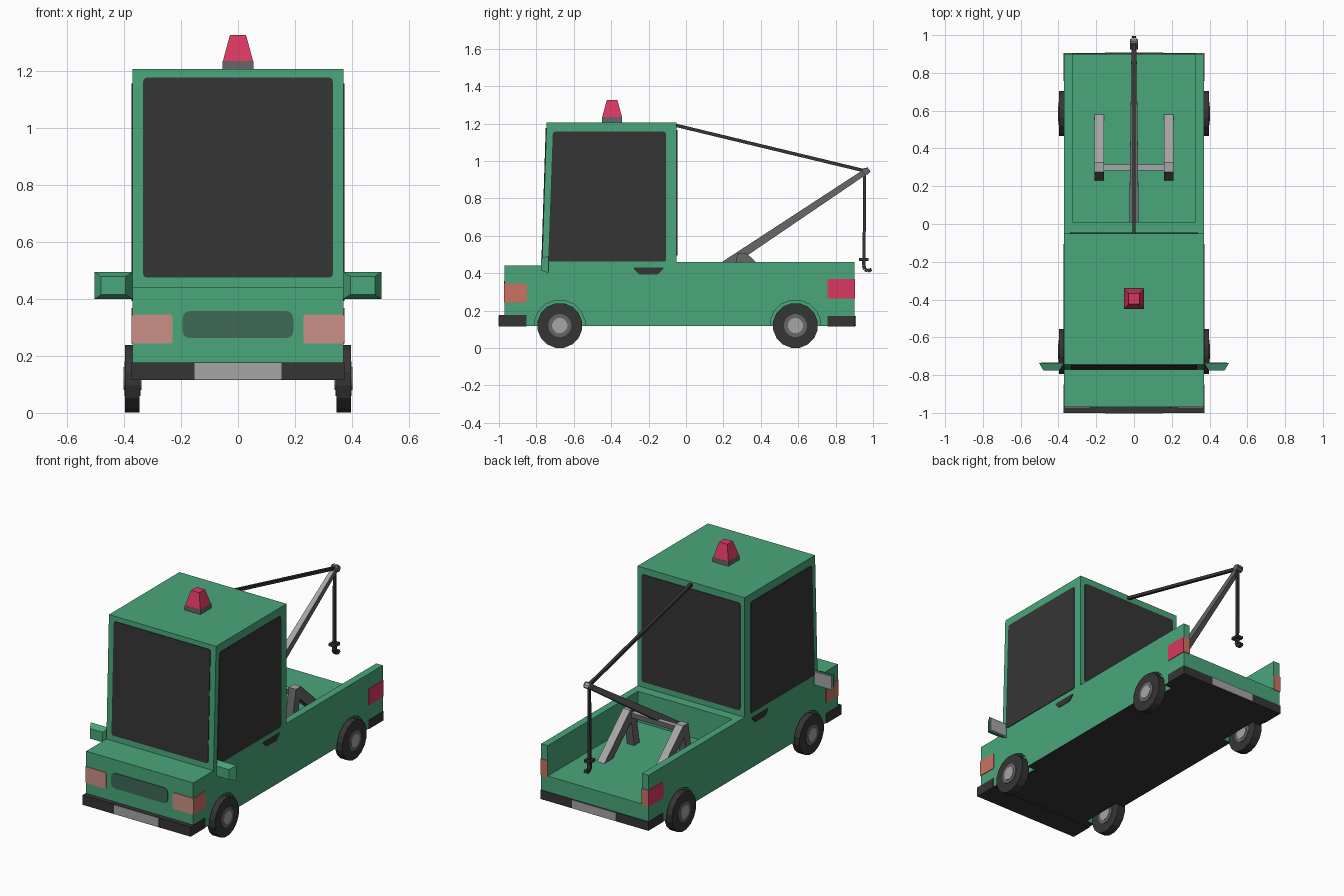
import bpy, bmesh, math
from mathutils import Vector as V

if "Cube" in bpy.data.objects:
    bpy.data.objects.remove(bpy.data.objects["Cube"])


def material(name, r, g, b):
    m = bpy.data.materials.new(name)
    m.diffuse_color = (r, g, b, 1)
    m.use_nodes = True
    m.node_tree.nodes["Principled BSDF"].inputs["Base Color"].default_value = m.diffuse_color
    return m


GREEN = material("green paint", .068, .385, .198)
BLACK = material("black", .036, .036, .036)
DARK = material("dark grey metal", .135, .135, .135)
LIGHT = material("light grey metal", .38, .38, .38)
RED = material("red lamp", .70, .04, .122)
PINK = material("headlight pink", .60, .28, .24)
ORANGE = material("indicator orange", .60, .17, .12)
GRILLE = material("grille green", .047, .14, .09)


def finish(name, bm, *mats, top_rule=False):
    bmesh.ops.recalc_face_normals(bm, faces=bm.faces)
    bm.normal_update()
    if top_rule:                       # second material on upward faces
        for f in bm.faces:
            f.material_index = int(f.normal.z > .3)
    me = bpy.data.meshes.new(name)
    bm.to_mesh(me)
    bm.free()
    for m in mats:
        me.materials.append(m)
    ob = bpy.data.objects.new(name, me)
    bpy.context.collection.objects.link(ob)
    return ob


def hull(name, pts, *mats, top_rule=False):
    bm = bmesh.new()
    for p in pts:
        bm.verts.new(p)
    bmesh.ops.convex_hull(bm, input=bm.verts)
    bmesh.ops.dissolve_limit(bm, angle_limit=.01, verts=bm.verts, edges=bm.edges)
    return finish(name, bm, *mats, top_rule=top_rule)


def box(name, x, y, z, *mats, top_rule=False):
    return hull(name, [(a, b, c) for a in x for b in y for c in z], *mats, top_rule=top_rule)


def prism(name, yz, x0, x1, *mats, top_rule=False):
    bm = bmesh.new()
    f = bm.faces.new([bm.verts.new((x0, y, z)) for y, z in yz])
    ext = bmesh.ops.extrude_face_region(bm, geom=[f])["geom"]
    bmesh.ops.translate(bm, vec=(x1 - x0, 0, 0),
                        verts=[v for v in ext if isinstance(v, bmesh.types.BMVert)])
    return finish(name, bm, *mats, top_rule=top_rule)


def disc(name, y, z, r, x0, x1, mat, n=16):
    ring = [(y + r * math.cos(math.tau * (i + .5) / n), z + r * math.sin(math.tau * (i + .5) / n))
            for i in range(n)]
    return prism(name, ring, x0, x1, mat)


def plate(name, corners, mat, r=.015, t=.004):
    """Thin plate with rounded corners, lying on a surface."""
    c = [V(p) for p in corners]
    n = (c[1] - c[0]).cross(c[3] - c[0]).normalized() * t
    pts = []
    for i, p in enumerate(c):
        a = p + (c[i - 1] - p).normalized() * r
        b = p + (c[(i + 1) % 4] - p).normalized() * r
        for k in range(4):
            s = k / 3
            pts.append(a * (1 - s) ** 2 + p * 2 * s * (1 - s) + b * s * s)
    return hull(name, [p + n for p in pts] + [p - n for p in pts], mat)


def beam(name, p, q, w, h, *mats, top_rule=False):
    """Tapered bar in the YZ plane; w and h give (start, end) sizes."""
    p, q = V(p), V(q)
    side = V((1, 0, 0))
    up = side.cross((q - p).normalized())
    pts = [o + side * sx * w[i] / 2 + up * su * h[i] / 2
           for i, o in enumerate((p, q)) for sx in (-1, 1) for su in (-1, 1)]
    return hull(name, pts, *mats, top_rule=top_rule)


W, FLOOR = .37, .27
AXLES = (-.675, .585)

# Body and cab in one profile, with bed and wheel arches cut out
body = prism("body", [(-.97, .118), (.90, .118), (.90, .46), (-.05, .46), (-.05, 1.207),
                      (-.745, 1.207), (-.77, .44), (-.97, .44)], -W, W, GREEN, BLACK)
cutters = [box("bed_cutter", (-.325, .325), (.01, 1.1), (FLOOR, .7), GREEN)]
for y in AXLES:
    for s in (-1, 1):
        cutters.append(disc("arch_cutter", y, .12, .137, s * .315, s * .5, GREEN))
for c in cutters:
    c.hide_render = True
    mod = body.modifiers.new("cut", "BOOLEAN")
    mod.operation, mod.solver, mod.object = "DIFFERENCE", "EXACT", c
bpy.context.view_layer.update()
cut = bpy.data.meshes.new_from_object(body.evaluated_get(bpy.context.evaluated_depsgraph_get()))
body.modifiers.clear()
body.data = cut
for c in cutters:
    bpy.data.objects.remove(c)
cut.materials.clear()
cut.materials.append(GREEN)
cut.materials.append(BLACK)
for f in cut.polygons:                 # black underside
    f.material_index = int(f.normal.z < -.9 and f.center.z < .13)

# Windscreen, rear window, grille
ws = lambda z: -.77 + (z - .44) * .0326
plate("windscreen", [(x, ws(z), z) for x, z in
                     ((-.333, .475), (.333, .475), (.333, 1.177), (-.333, 1.177))], BLACK)
plate("rear_window", [(x, -.05, z) for x, z in
                      ((-.34, .495), (.34, .495), (.34, 1.165), (-.34, 1.165))], BLACK)
plate("grille", [(x, -.97, z) for x, z in
                 ((-.195, .262), (.195, .262), (.195, .358), (-.195, .358))], GRILLE, .03)

# Bumpers and number plates
box("front_bumper", (-W - .003, W + .003), (-1, -.853), (.116, .177), BLACK)
box("rear_bumper", (-W - .003, W + .003), (.757, .904), (.116, .172), BLACK)
plate("front_number_plate", [(x, -.999, z) for x, z in
                             ((-.153, .118), (.153, .118), (.153, .175), (-.153, .175))], LIGHT, .003)
plate("rear_number_plate", [(x, .904, z) for x, z in
                            ((-.153, .118), (.153, .118), (.153, .17), (-.153, .17))], LIGHT, .003)


def side_plate(name, s, pts, mat, r=.015):
    plate(name, [(s * W, y, z) for y, z in pts], mat, r)


def rect(y0, y1, z0, z1):
    return (y0, z0), (y1, z0), (y1, z1), (y0, z1)


for s in (-1, 1):
    # Side window, handle and lamps
    side_plate("side_window", s, ((-.737, .462), (-.107, .462), (-.107, 1.157), (-.712, 1.157)), BLACK)
    side_plate("door_handle", s, ((-.25, .392), (-.15, .392), (-.115, .43), (-.285, .43)), BLACK, .012)
    side_plate("front_indicator", s, rect(-.973, -.85, .243, .345), ORANGE, .008)
    side_plate("side_tail_lamp", s, rect(.757, .903, .265, .368), RED, .008)
    plate("headlight", [(s * a, -.97, b) for a, b in rect(.23, .373, .243, .345)], PINK, .01)
    plate("rear_indicator", [(s * a, .90, b) for a, b in rect(.325, .373, .265, .368)], ORANGE, .004)

    # Door mirror tapering to the front, with glass at the back
    back = [(s * x, -.735, z) for x in (.37, .503) for z in (.40, .495)]
    front = [(s * x, -.775, z) for x in (.395, .48) for z in (.415, .478)]
    hull("mirror", back + front, GREEN)
    plate("mirror_glass", [(s * a, -.735, b) for a, b in rect(.38, .493, .409, .486)], LIGHT, .003, .003)

    # Wheels
    for y in AXLES:
        disc("tyre", y, .12, .121, s * .345, s * .396, BLACK)
        disc("wheel_rim", y, .12, .062, s * .342, s * .399, DARK)
        disc("hub_cap", y, .12, .041, s * .339, s * .402, LIGHT)

    # Boom support frame
    prism("support_frame", [(.58, FLOOR), (.325, .505), (.275, .505), (.23, FLOOR),
                            (.285, FLOOR), (.313, .43), (.495, FLOOR)],
          s * .158, s * .208, DARK, LIGHT, top_rule=True)

# Roof beacon
box("beacon_base", (-.054, .054), (-.449, -.341), (1.2, 1.235), DARK)
hull("beacon_lamp", [(sx * r, -.395 + sy * r, z) for r, z in ((.053, 1.235), (.028, 1.327))
                     for sx in (-1, 1) for sy in (-1, 1)], RED)

# Crane boom, cross bar, pulley and cables
box("cross_bar", (-.16, .16), (.284, .314), (.455, .485), DARK, LIGHT, top_rule=True)
beam("boom", (0, .01, .31), (0, .978, .955), (.05, .026), (.052, .03), DARK, LIGHT, top_rule=True)
disc("boom_pulley", .962, .945, .02, -.022, .022, DARK, 8)
beam("stay_cable", (0, -.06, 1.192), (0, .965, .945), (.018, .018), (.018, .018), BLACK)
beam("hoist_cable", (0, .955, .95), (0, .952, .45), (.016, .016), (.016, .016), BLACK)

# Hook
box("hook_collar", (-.022, .022), (.925, .977), (.466, .482), BLACK)
path = [(.952, .475), (.95, .44), (.957, .42), (.972, .412), (.992, .42)]
for a, b in zip(path, path[1:]):
    beam("hook", (0, *a), (0, *b), (.022, .022), (.02, .017), BLACK)
